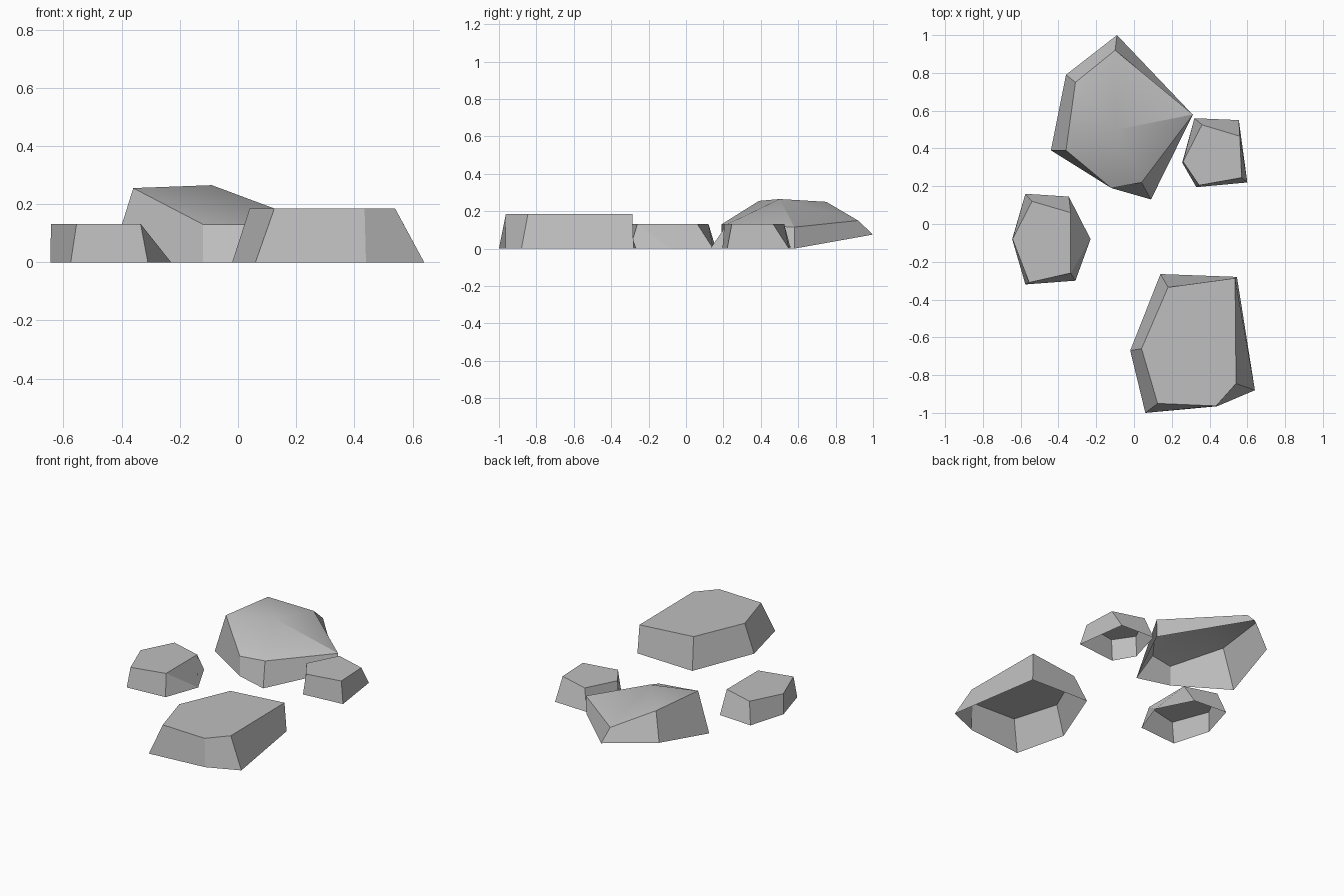
import bpy, bmesh, math

if "Cube" in bpy.data.objects:
    bpy.data.objects.remove(bpy.data.objects["Cube"])

stone = bpy.data.materials.new("grey_stone")
stone.diffuse_color = (0.52, 0.52, 0.52, 1)
stone.use_nodes = True
stone.node_tree.nodes["Principled BSDF"].inputs["Base Color"].default_value = stone.diffuse_color


def rock(name, base, top, peak=None):
    """Open-bottomed shell: walls from base ring to top ring, then a cap.
    Both rings run the same way round and pair up point by point."""
    bm = bmesh.new()
    lower = [bm.verts.new(p) for p in base]
    upper = [bm.verts.new(p) for p in top]
    n = len(base)
    for i in range(n):
        j = (i + 1) % n
        bm.faces.new((lower[i], lower[j], upper[j], upper[i]))
    if peak:
        tip = bm.verts.new(peak)
        for i in range(n):
            bm.faces.new((upper[i], upper[(i + 1) % n], tip))
    else:
        bm.faces.new(upper)
    # repeated ring points merge into a single corner
    bmesh.ops.remove_doubles(bm, verts=bm.verts[:], dist=0.001)
    bmesh.ops.recalc_face_normals(bm, faces=bm.faces[:])
    bm.normal_update()
    # make sure the shell faces outwards
    if max(bm.faces, key=lambda f: f.calc_center_median().z).normal.z < 0:
        bmesh.ops.reverse_faces(bm, faces=bm.faces[:])
    mesh = bpy.data.meshes.new(name)
    bm.to_mesh(mesh)
    bm.free()
    mesh.materials.append(stone)
    ob = bpy.data.objects.new(name, mesh)
    bpy.context.collection.objects.link(ob)
    bpy.ops.object.select_all(action='DESELECT')
    ob.select_set(True)
    bpy.context.view_layer.objects.active = ob
    bpy.ops.object.shade_smooth_by_angle(angle=math.radians(30))


def level(points, z):
    return [(x, y, z) for x, y in points]


# tall rock at the back, with a sloping crown and a raised rear edge
rock("back_rock",
     [(-0.09, 1.0, 0.075), (-0.36, 0.79, 0.07), (-0.44, 0.39, 0.0),
      (-0.12, 0.19, 0.0), (0.09, 0.13, 0.0), (0.31, 0.58, 0.0)],
     [(-0.10, 0.92, 0.15), (-0.31, 0.75, 0.25), (-0.36, 0.39, 0.255),
      (-0.12, 0.19, 0.13), (0.04, 0.22, 0.13), (0.312, 0.58, 0.115)],
     peak=(-0.09, 0.50, 0.265))

# wide flat slab at the front
rock("front_slab",
     level([(0.14, -0.265), (-0.02, -0.67), (0.06, -1.0),
            (0.44, -0.965), (0.64, -0.88), (0.545, -0.28)], 0.0),
     level([(0.18, -0.335), (0.04, -0.66), (0.125, -0.95),
            (0.435, -0.963), (0.54, -0.845), (0.535, -0.287)], 0.185))

# small rock on the left, with a wedge-shaped right flank
rock("left_rock",
     level([(-0.575, 0.16), (-0.645, -0.08), (-0.575, -0.32),
            (-0.31, -0.30), (-0.23, -0.08), (-0.345, 0.145)], 0.0),
     level([(-0.54, 0.12), (-0.643, -0.08), (-0.555, -0.31),
            (-0.335, -0.26), (-0.335, -0.26), (-0.335, 0.06)], 0.132))

# small five-sided rock on the right
rock("right_rock",
     level([(0.32, 0.56), (0.255, 0.325), (0.33, 0.195),
            (0.60, 0.22), (0.555, 0.55)], 0.0),
     level([(0.36, 0.525), (0.26, 0.33), (0.345, 0.205),
            (0.57, 0.245), (0.56, 0.465)], 0.132))
